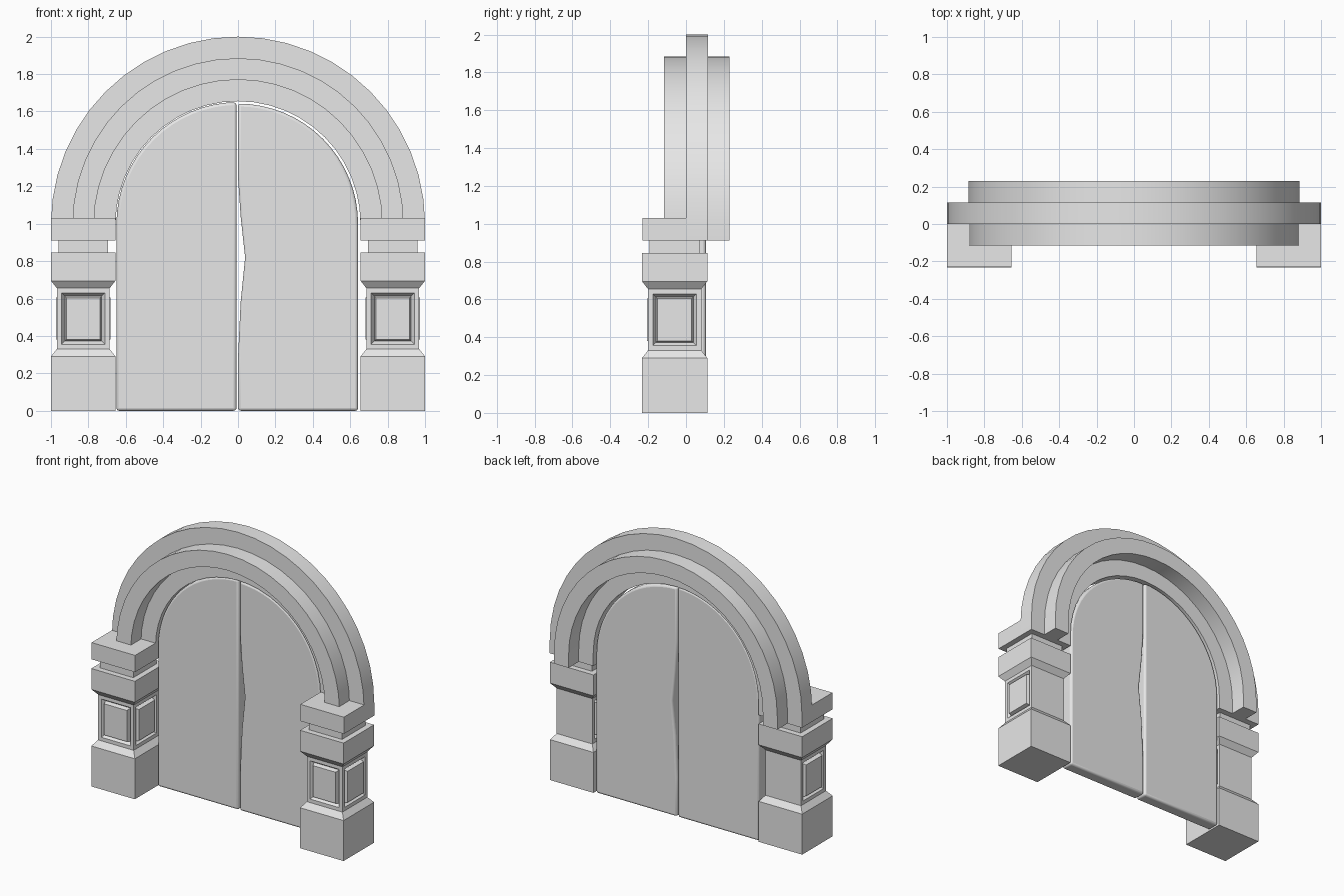
import bpy, bmesh
from math import sin, cos, pi
from mathutils import Vector

cube = bpy.data.objects.get("Cube")
if cube:
    bpy.data.objects.remove(cube, do_unlink=True)

stone = bpy.data.materials.new("light_grey")
stone.use_nodes = True
grey = (0.8, 0.8, 0.8, 1)
stone.diffuse_color = grey
stone.node_tree.nodes["Principled BSDF"].inputs["Base Color"].default_value = grey


def finish(bm, name, mirror=False, bevel=0, smooth=False):
    """Turn a bmesh into a named object with its modifiers and shading."""
    bmesh.ops.recalc_face_normals(bm, faces=bm.faces)
    mesh = bpy.data.meshes.new(name)
    bm.to_mesh(mesh)
    bm.free()
    mesh.materials.append(stone)
    obj = bpy.data.objects.new(name, mesh)
    bpy.context.collection.objects.link(obj)
    if mirror:
        obj.modifiers.new("mirror", "MIRROR")
    if bevel:
        mod = obj.modifiers.new("bevel", "BEVEL")
        mod.width, mod.segments, mod.limit_method = bevel, 3, "ANGLE"
    if smooth:
        bpy.ops.object.select_all(action="DESELECT")
        obj.select_set(True)
        bpy.context.view_layer.objects.active = obj
        bpy.ops.object.shade_smooth_by_angle(angle=pi / 5)
    return obj


def loft(bm, rings, closed_path=False):
    """Skin a list of closed rings and cap both ends."""
    rows = [[bm.verts.new(p) for p in ring] for ring in rings]
    n = len(rows[0])
    for a, b in zip(rows, rows[1:]):
        for i in range(n):
            bm.faces.new((a[i], a[(i + 1) % n], b[(i + 1) % n], b[i]))
    bm.faces.new(rows[0])
    bm.faces.new(rows[-1])


def rect(cx, cy, hx, hy, z):
    return [(cx + sx * hx, cy + sy * hy, z)
            for sx, sy in ((-1, -1), (1, -1), (1, 1), (-1, 1))]


# Pillars: stepped square column with framed panels on three sides
PX, PY, HALF = 0.8275, -0.06, 0.1725
bm = bmesh.new()
steps = [(0, HALF), (0.29, HALF), (0.33, 0.141), (0.655, 0.141),
         (0.695, HALF), (0.845, HALF), (0.845, 0.132), (0.92, 0.132)]
loft(bm, [rect(PX, PY, h, h, z) for z, h in steps])
bmesh.ops.recalc_face_normals(bm, faces=bm.faces)
panels = [f for f in bm.faces
          if 0.4 < f.calc_center_median().z < 0.6 and f.normal.y < 0.5]
for thickness, depth in ((0.036, 0), (0.024, -0.025), (0.012, 0.03)):
    bmesh.ops.inset_individual(bm, faces=panels, thickness=thickness, depth=depth)
finish(bm, "pillars", mirror=True)

# Pillar caps carrying the front of the arch
bm = bmesh.new()
loft(bm, [rect(PX, -0.115, HALF, 0.115, z) for z in (0.91, 1.03)])
finish(bm, "pillar_caps", mirror=True)

# Arch: stepped cross-section of radius and depth, swept over a half circle
section = [(0.655, 0), (0.77, 0), (0.77, -0.115), (0.885, -0.115),
           (0.885, 0), (1, 0), (1, 0.115), (0.885, 0.115),
           (0.885, 0.23), (0.77, 0.23), (0.77, 0.115), (0.655, 0.115)]
SEG = 24
rings = [[(r, y, 0.91) for r, y in section]]
for k in range(SEG + 1):
    a = pi * k / SEG
    rings.append([(r * cos(a), y, 1 + r * sin(a)) for r, y in section])
rings.append([(-r, y, 0.91) for r, y in section])
bm = bmesh.new()
loft(bm, rings)
finish(bm, "arch", smooth=True)


# Door leaves: arched slabs with softened edges
def door_leaf(name, side, radius, inner_edge):
    top = inner_edge[-1][0]
    outline = [(side * x, z) for x, z in inner_edge]
    for k in range(1, 17):
        a = pi / 2 * (1 - k / 16)
        outline.append((side * max(radius * cos(a), top), 1 + radius * sin(a)))
    outline.append((side * radius, 0))
    bm = bmesh.new()
    face = bm.faces.new([bm.verts.new((x, 0.015, z)) for x, z in outline])
    new = bmesh.ops.extrude_face_region(bm, geom=[face])["geom"]
    verts = [v for v in new if isinstance(v, bmesh.types.BMVert)]
    bmesh.ops.translate(bm, verts=verts, vec=Vector((0, 0.09, 0)))
    finish(bm, name, bevel=0.015, smooth=True)


door_leaf("right_door_leaf", -1, 0.65, [(0.008, 0), (0.008, 1.648)])
# The left leaf has a shallow notch along its meeting edge
door_leaf("left_door_leaf", 1, 0.642,
          [(0, 0), (0, 0.28), (0.014, 0.58), (0.038, 0.82),
           (0.014, 1.04), (0, 1.25), (0, 1.642)])
